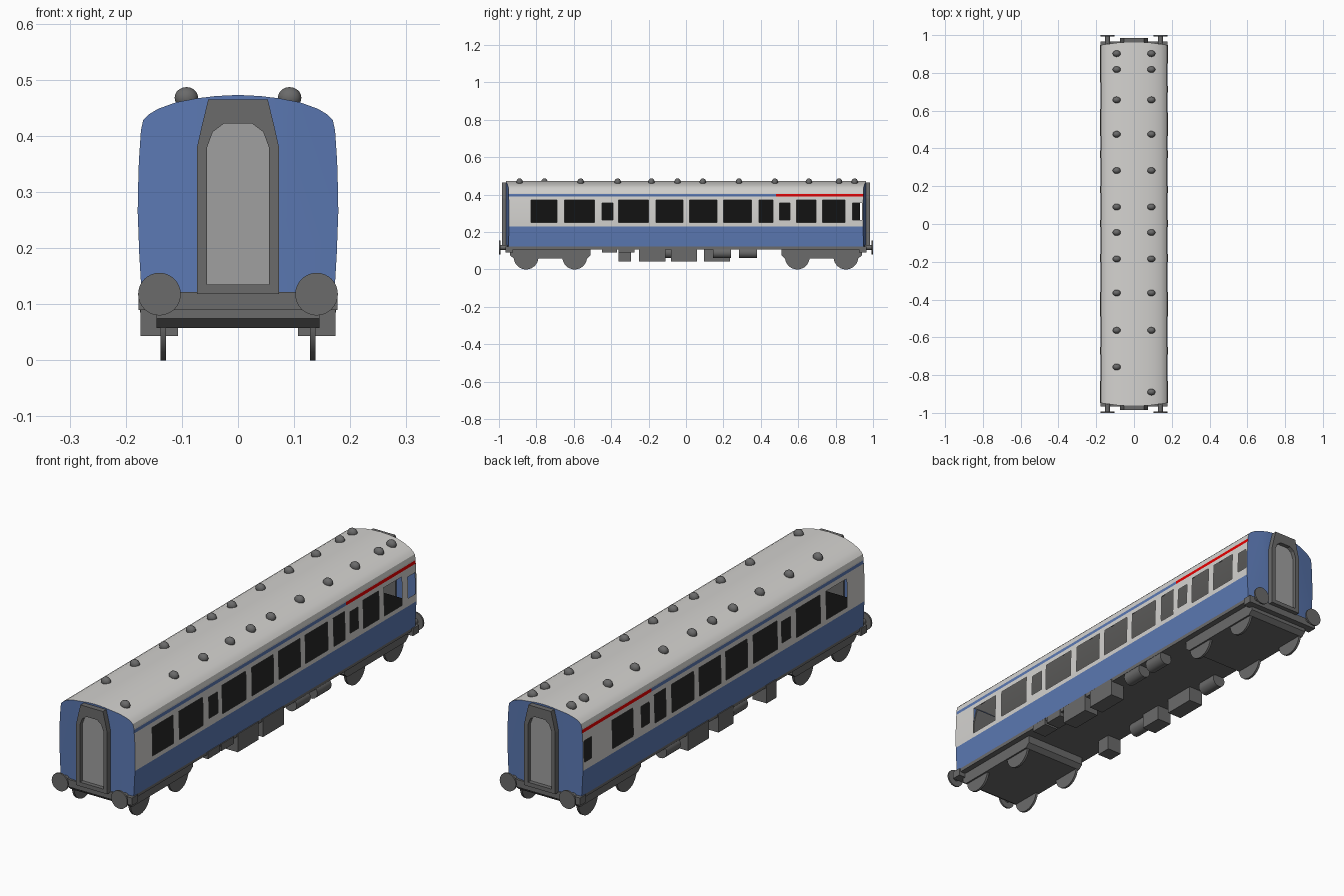
import bpy, bmesh, math
from mathutils import Matrix, Vector

if "Cube" in bpy.data.objects:
    bpy.data.objects.remove(bpy.data.objects["Cube"])


def material(name, r, g, b):
    m = bpy.data.materials.new(name)
    m.diffuse_color = (r, g, b, 1)
    m.use_nodes = True
    m.node_tree.nodes["Principled BSDF"].inputs["Base Color"].default_value = m.diffuse_color
    return m


LIGHT = material("light_grey", 0.66, 0.65, 0.63)
BLUE = material("blue", 0.105, 0.19, 0.45)
RED = material("red", 0.8, 0.0, 0.0)
DARK = material("dark_grey", 0.145, 0.145, 0.145)
DOOR = material("door_grey", 0.35, 0.35, 0.35)
BLACK = material("black", 0.006, 0.006, 0.006)


def finish(name, bm, mats, smooth=False, recalc=True):
    if recalc:
        bmesh.ops.recalc_face_normals(bm, faces=bm.faces)
    me = bpy.data.meshes.new(name)
    bm.to_mesh(me)
    bm.free()
    for m in mats:
        me.materials.append(m)
    ob = bpy.data.objects.new(name, me)
    bpy.context.collection.objects.link(ob)
    if smooth:
        bpy.ops.object.select_all(action='DESELECT')
        ob.select_set(True)
        bpy.context.view_layer.objects.active = ob
        bpy.ops.object.shade_smooth_by_angle(angle=math.radians(30))
    return ob


def box(name, x0, x1, y0, y1, z0, z1, mat=DARK):
    bm = bmesh.new()
    bmesh.ops.create_cube(bm, size=1)
    for v in bm.verts:
        v.co = Vector(((x0 + x1) / 2 + v.co.x * (x1 - x0),
                       (y0 + y1) / 2 + v.co.y * (y1 - y0),
                       (z0 + z1) / 2 + v.co.z * (z1 - z0)))
    return finish(name, bm, [mat])


def cylinder(name, centre, r, depth, axis, mat=DARK, n=32):
    bm = bmesh.new()
    rot = Matrix.Rotation(math.pi / 2, 4, 'Y' if axis == 'X' else 'X')
    bmesh.ops.create_cone(bm, cap_ends=True, segments=n, radius1=r, radius2=r,
                          depth=depth, matrix=Matrix.Translation(centre) @ rot)
    return finish(name, bm, [mat], True)


# ---- body shell: side walls with cut windows, roof and angled ends
SIDE = [(0.122, 0.172), (0.19, 0.176), (0.27, 0.179), (0.35, 0.177), (0.41, 0.173)]
ROOF = [(0.173, 0.41), (0.169, 0.428), (0.158, 0.439), (0.143, 0.448),
        (0.11, 0.460), (0.073, 0.467), (0.04, 0.471), (0, 0.473)]
LEVELS = [0.122, 0.19, 0.23, 0.25, 0.265, 0.31, 0.355, 0.37, 0.39, 0.404, 0.41]
COMMON = [(-0.83, -0.69), (-0.65, -0.49), (-0.45, -0.39), (-0.36, -0.20),
          (-0.16, -0.015), (0.02, 0.165), (0.20, 0.35), (0.39, 0.465),
          (0.50, 0.555), (0.89, 0.94)]
WINDOWS = {1: COMMON + [(0.59, 0.695), (0.73, 0.85)], -1: COMMON + [(0.61, 0.75)]}


def wall_x(z):
    for (z0, a), (z1, b) in zip(SIDE, SIDE[1:]):
        if z <= z1 + 1e-6:
            return a + (b - a) * (z - z0) / (z1 - z0)
    return SIDE[-1][1]


def end_y(x):
    return 0.962 - 0.14 * (max(abs(x), 0.073) - 0.073)


bm = bmesh.new()


def face(pts, mat):
    bm.faces.new([bm.verts.new(p) for p in pts]).material_index = mat


for s, wins in WINDOWS.items():
    ys = sorted({-1, 0.48, 1} | {y for w in wins for y in w})
    for z0, z1 in zip(LEVELS, LEVELS[1:]):
        zm = (z0 + z1) / 2
        for y0, y1 in zip(ys, ys[1:]):
            ym = (y0 + y1) / 2
            win = [w for w in wins if w[0] < ym < w[1]]
            if win:
                small = win[0][1] - win[0][0] < 0.065
                lo, hi = (0.265, 0.355) if small else (0.25, 0.37)
                if lo < zm < hi:
                    continue
            mat = 1 if zm < 0.23 else 0
            if 0.39 < zm < 0.404:
                mat = 2 if ym > 0.48 else 1
            pts = []
            for y, z in ((y0, z0), (y1, z0), (y1, z1), (y0, z1)):
                x = wall_x(z)
                lim = end_y(x)
                pts.append((s * x, max(-lim, min(lim, y)), z))
            face(pts, mat)
    for (xa, za), (xb, zb) in zip(ROOF, ROOF[1:]):
        face([(s * xa, -end_y(xa), za), (s * xa, end_y(xa), za),
              (s * xb, end_y(xb), zb), (s * xb, -end_y(xb), zb)], 0)
    # ends: one angled panel each side, one flat panel in the middle
    outer = [(wall_x(z), z) for z in LEVELS] + ROOF[1:6] + [(0.073, 0.122)]
    for e in (-1, 1):
        face([(s * x, e * end_y(x), z) for x, z in outer], 1)
for e in (-1, 1):
    half = [(0.073, 0.122)] + ROOF[5:]
    full = half + [(-x, z) for x, z in reversed(half[:-1])]
    face([(x, e * end_y(x), z) for x, z in full], 1)
bmesh.ops.remove_doubles(bm, verts=bm.verts, dist=1e-5)
finish("body_shell", bm, [LIGHT, BLUE, RED], True)

# ---- dark interior seen through the open windows
box("interior_floor", -0.168, 0.168, -0.93, 0.93, 0.225, 0.235, BLACK)
box("interior_partition", -0.004, 0.004, -0.93, 0.93, 0.235, 0.38, BLACK)

# ---- underframe
box("underframe", -0.17, 0.17, -0.945, 0.945, 0.108, 0.124)

# ---- gangway frames and doors
OUTER = [(0.073, 0.118), (0.073, 0.38), (0.064, 0.42), (0.053, 0.465)]
INNER = [(0.055, 0.135), (0.055, 0.38), (0.045, 0.407), (0.025, 0.422)]


def mirror_loop(p):
    return p + [(-x, z) for x, z in reversed(p)]


for e, tag in ((-1, "front"), (1, "back")):
    bm = bmesh.new()
    loops = [[bm.verts.new((x, e * y, z)) for x, z in mirror_loop(p)]
             for p, y in ((OUTER, 0.955), (OUTER, 0.985), (INNER, 0.985), (INNER, 0.967))]
    for a, b in zip(loops, loops[1:]):
        for i in range(8):
            j = (i + 1) % 8
            bm.faces.new((a[i], a[j], b[j], b[i]))
    bm.faces.new(loops[3]).material_index = 1
    bm.faces.new(loops[0])
    finish(tag + "_gangway", bm, [DARK, DOOR])

    # buffer beam and buffers
    ya, yb = sorted((e * 0.925, e * 0.966))
    box(tag + "_buffer_beam", -0.177, 0.177, ya, yb, 0.09, 0.122)
    for s, side in ((-1, "left"), (1, "right")):
        cylinder(f"{tag}_{side}_buffer_shank", (s * 0.14, e * 0.975, 0.118), 0.013, 0.04, 'Y', n=16)
        cylinder(f"{tag}_{side}_buffer_head", (s * 0.14, e * 0.9965, 0.118), 0.038, 0.007, 'Y')

    # bogie: chamfered block with thin wheels
    bm = bmesh.new()
    prof = [(0.51, 0.115), (0.51, 0.075), (0.53, 0.058),
            (0.92, 0.058), (0.94, 0.075), (0.94, 0.115)]
    ends = [[bm.verts.new((x, e * y, z)) for y, z in prof] for x in (-0.145, 0.145)]
    for i in range(6):
        j = (i + 1) % 6
        bm.faces.new((ends[0][i], ends[0][j], ends[1][j], ends[1][i]))
    bm.faces.new(ends[0])
    bm.faces.new(ends[1])
    finish(tag + "_bogie", bm, [DARK])
    for y in (0.595, 0.855):
        for s in (-1, 1):
            cylinder(tag + "_wheel", (s * 0.133, e * y, 0.066), 0.066, 0.01, 'X')

# ---- underfloor equipment: (side, y0, y1, bottom)
for s, y0, y1, z0 in ((1, -0.45, -0.37, 0.09), (1, -0.36, -0.275, 0.09),
                      (1, -0.25, -0.11, 0.043), (1, -0.08, 0.06, 0.043),
                      (-1, -0.36, -0.295, 0.043), (-1, -0.07, 0.03, 0.043),
                      (-1, 0.095, 0.235, 0.043)):
    x0, x1 = sorted((s * 0.107, s * 0.174))
    box("equipment_box", x0, x1, y0, y1, z0, 0.12)
for s, y in ((1, 0.192), (1, 0.332), (-1, 0.332), (-1, -0.12)):
    cylinder("air_tank", (s * 0.145, y, 0.09), 0.03, 0.095, 'Y', n=20)

# ---- roof vents
SHARED = [0.902, 0.818, 0.657, 0.475, 0.283, 0.09, -0.045, -0.185, -0.365, -0.563]
for s, last in ((-1, -0.757), (1, -0.89)):
    for y in SHARED + [last]:
        bm = bmesh.new()
        bmesh.ops.create_uvsphere(bm, u_segments=16, v_segments=10, radius=1,
                                  matrix=Matrix.Translation((s * 0.092, y, 0.468))
                                  @ Matrix.Diagonal((0.021, 0.017, 0.019, 1)))
        finish("roof_vent", bm, [DARK], True)
